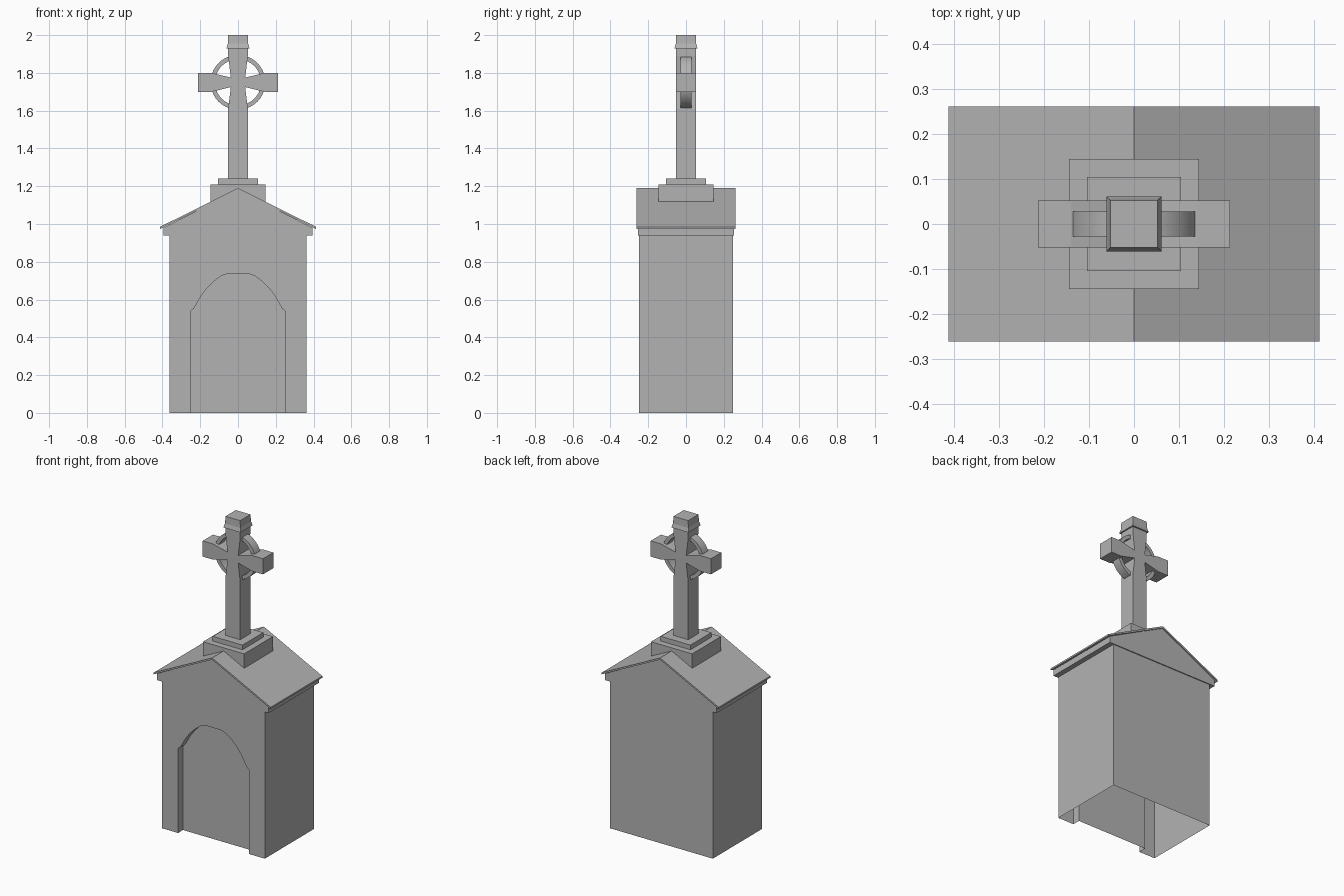
import bpy, bmesh, math

cube = bpy.data.objects.get("Cube")
if cube:
    bpy.data.objects.remove(cube, do_unlink=True)

stone = bpy.data.materials.new("grey stone")
stone.use_nodes = True
colour = (0.45, 0.45, 0.45, 1)
stone.diffuse_color = colour
stone.node_tree.nodes["Principled BSDF"].inputs["Base Color"].default_value = colour


def finish(name, bm):
    bmesh.ops.recalc_face_normals(bm, faces=bm.faces)
    mesh = bpy.data.meshes.new(name)
    bm.to_mesh(mesh)
    bm.free()
    mesh.materials.append(stone)
    obj = bpy.data.objects.new(name, mesh)
    bpy.context.collection.objects.link(obj)
    return obj


def mirrored(half):
    """Close a right-hand x,z outline by reflecting it to the left."""
    return half + [(-x, z) for x, z in reversed(half) if x > 0]


def prism(name, outline, depth):
    """Extrude an x,z outline symmetrically through y."""
    bm = bmesh.new()
    face = bm.faces.new([bm.verts.new((x, -depth, z)) for x, z in outline])
    new = bmesh.ops.extrude_face_region(bm, geom=[face], use_keep_orig=True)["geom"]
    for v in new:
        if isinstance(v, bmesh.types.BMVert):
            v.co.y = depth
    return finish(name, bm)


def stacked(name, levels):
    """Square block through (half width, z) levels."""
    bm = bmesh.new()
    loops = [[bm.verts.new((sx * w, sy * w, z)) for sx, sy in
              ((-1, -1), (1, -1), (1, 1), (-1, 1))] for w, z in levels]
    for low, high in zip(loops, loops[1:]):
        for i in range(4):
            j = (i + 1) % 4
            bm.faces.new((low[i], low[j], high[j], high[i]))
    bm.faces.new(loops[0])
    bm.faces.new(loops[-1])
    return finish(name, bm)


# Hollow body, open below, with an arched recess in the front wall
W, D, H, RECESS = 0.363, 0.248, 0.94, 0.05
arch = mirrored([(0.25, 0), (0.25, 0.54), (0.235, 0.55), (0.195, 0.62), (0.165, 0.66),
                 (0.13, 0.695), (0.09, 0.725), (0.05, 0.738), (0, 0.738)])
bm = bmesh.new()
rim = [bm.verts.new((x, -D, z)) for x, z in arch]
inner = [bm.verts.new((x, RECESS - D, z)) for x, z in arch]
front = [bm.verts.new((x, -D, z)) for x, z in ((-W, 0), (-W, H), (W, H), (W, 0))]
back = [bm.verts.new((x, D, z)) for x, z in ((-W, 0), (-W, H), (W, H), (W, 0))]
bm.faces.new(front + rim)
bm.faces.new(back)
bm.faces.new(inner)
for i in range(len(rim) - 1):
    bm.faces.new((rim[i], rim[i + 1], inner[i + 1], inner[i]))
for i in range(3):
    bm.faces.new((front[i], front[i + 1], back[i + 1], back[i]))
finish("body", bm)

# Gable block and thin overhanging roof
prism("gable", mirrored([(0.395, 0.94), (0.395, 0.98), (0, 1.18)]), 0.254)
prism("roof", [(0.413, 0.985), (0, 1.19), (-0.413, 0.985),
               (-0.413, 0.974), (0, 1.178), (0.413, 0.974)], 0.261)

# Stepped plinth
stacked("plinth", [(0.145, 1.11), (0.145, 1.21)])
stacked("plinth_step", [(0.105, 1.21), (0.105, 1.24)])

# Cross with flared arms
prism("cross", mirrored([(0.052, 1.24), (0.052, 1.61), (0.038, 1.725), (0.14, 1.70),
                         (0.213, 1.70), (0.213, 1.80), (0.14, 1.80), (0.038, 1.775),
                         (0.052, 1.89), (0.052, 1.935)]), 0.052)
stacked("cross_cap", [(0.061, 1.93), (0.054, 1.955), (0.052, 2.0)])

# Ring behind the arms
bm = bmesh.new()
N = 40
section = ((0.122, -0.028), (0.145, -0.028), (0.145, 0.028), (0.122, 0.028))
rings = []
for i in range(N):
    a = math.tau * i / N
    rings.append([bm.verts.new((r * math.cos(a), y, 1.75 + r * math.sin(a)))
                  for r, y in section])
for i in range(N):
    p, q = rings[i], rings[(i + 1) % N]
    for k in range(4):
        m = (k + 1) % 4
        bm.faces.new((p[k], p[m], q[m], q[k]))
ring = finish("cross_ring", bm)
bpy.ops.object.select_all(action="DESELECT")
ring.select_set(True)
bpy.context.view_layer.objects.active = ring
bpy.ops.object.shade_smooth_by_angle(angle=math.radians(30))
